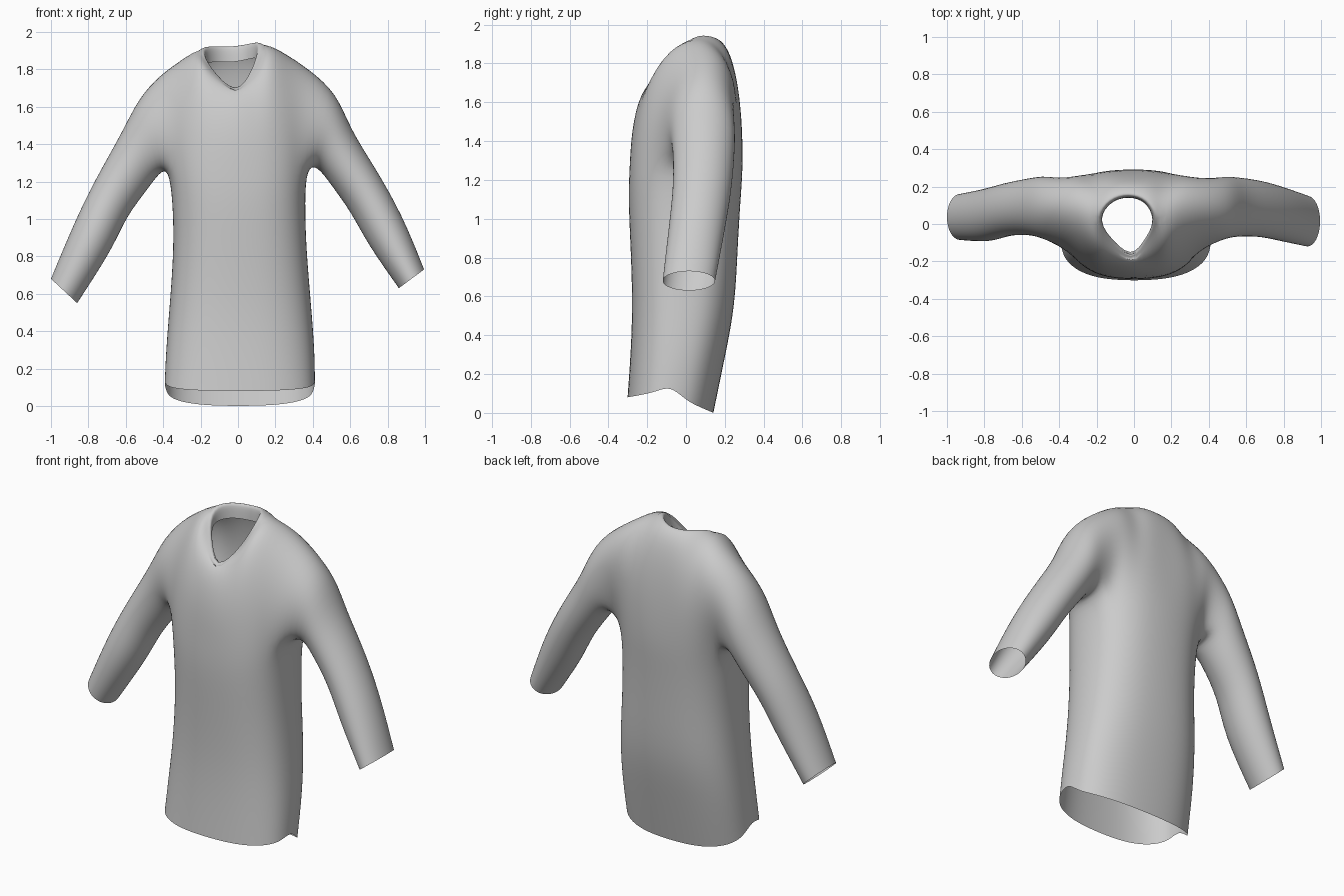
import bpy, bmesh
from math import sin, cos, radians, pi
from mathutils import Vector

if "Cube" in bpy.data.objects:
    bpy.data.objects.remove(bpy.data.objects["Cube"])

bm = bmesh.new()
crease = bm.verts.layers.float.new('crease_vert')
N, R = 24, 4          # points round the body, rows from underarm to shoulder


def spow(v, p):
    return (1 if v >= 0 else -1) * abs(v) ** p


def bridge(a, b, closed=True):
    n = len(a)
    for i in range(n if closed else n - 1):
        j = (i + 1) % n
        f = [a[i], a[j], b[j], b[i]]
        f = [v for k, v in enumerate(f) if v not in f[:k]]
        if len(f) > 2:
            bm.faces.new(f)


# Body tube: z, left half-width, right half-width, front y, back y
levels = [(0.0, .395, .415, -.303, .143), (.3, .388, .413, -.287, .205),
          (.55, .367, .393, -.277, .255), (.85, .345, .367, -.287, .268),
          (1.1, .352, .36, -.3, .283), (1.27, .375, .37, -.293, .297)]
rings = []
for n, (z, xl, xr, yf, yb) in enumerate(levels):
    ring = []
    for k in range(N):
        a = radians(210 + 15 * k)
        c, s = cos(a), sin(a)
        zz = z
        if n == 0:    # hem dips at front and back, rises at the sides
            zz = .14 - (.14 if s > 0 else .06) * abs(s) ** .5
        x = spow(c, .8) * (xr if c > 0 else xl)
        y = (yf + yb) / 2 + spow(s, .8) * (yb - yf) / 2
        ring.append(bm.verts.new((x, y, zz)))
    rings.append(ring)
for a, b in zip(rings, rings[1:]):
    bridge(a, b)
under = rings[-1]

# Chest and back panels: columns rise to the shoulder line or the neckline
front_top = [(-.42, .1, 1.785), (-.31, .09, 1.86), (-.215, .04, 1.925),
             (-.165, -.07, 1.81), (-.01, -.21, 1.665), (.09, -.08, 1.79),
             (.14, .03, 1.96), (.25, .09, 1.9), (.39, .1, 1.81)]
back_top = list(front_top)
back_top[3:6] = [(-.14, .145, 1.93), (-.03, .175, 1.925), (.08, .145, 1.945)]
shared = [bm.verts.new(p) for p in front_top]


def column(base, top, back):
    col = [base]
    b, t = base.co, top.co
    side = (b.x / .375) ** 2
    for r in range(1, R):
        ph = r / R * pi / 2
        bulge = .13 * side * sin(2 * ph) if back else 0
        col.append(bm.verts.new((b.x + (t.x - b.x) * r / R,
                                 b.y + (t.y - b.y) * (1 - cos(ph)) + bulge,
                                 b.z + (t.z - b.z) * sin(ph))))
    return col + [top]


front = [column(under[i], shared[i], False) for i in range(9)]
back = []
for i in range(9):
    top = bm.verts.new(back_top[i]) if i in (3, 4, 5) else shared[i]
    back.append(column(under[20 - i], top, True))
for panel in (front, back):
    for a, b in zip(panel, panel[1:]):
        bridge(a, b, False)

# Sleeves: upper edge x, z, lower edge x, z, front y, back y
left = [(.53, 1.65, .42, 1.25, -.08, .26), (.62, 1.46, .49, 1.15, -.055, .245),
        (.77, 1.2, .6, 1.01, -.06, .22), (.88, .97, .67, .84, -.1, .19),
        (1.0, .68, .86, .55, -.085, .16)]
right = [(.53, 1.67, .42, 1.29, -.08, .255), (.6, 1.48, .5, 1.18, -.065, .25),
         (.73, 1.28, .61, 1.03, -.065, .235), (.88, 1.02, .69, .87, -.09, .2),
         (.995, .73, .86, .63, -.12, .15)]
for sx, table, col, pits in ((-1, left, 0, (21, 22, 23)), (1, right, 8, (11, 10, 9))):
    prev = front[col] + back[col][-2::-1] + [under[k] for k in pits]
    for xt, zt, xb, zb, y0, y1 in table:
        mid = Vector((sx * (xt + xb) / 2, (y0 + y1) / 2, (zt + zb) / 2))
        up = Vector((sx * (xt - xb) / 2, 0, (zt - zb) / 2)) * 1.045
        out = Vector((0, (y1 - y0) / 2 * 1.045, 0))
        ring = [bm.verts.new(mid + up * cos(radians(30 * (k - R)))
                             + out * sin(radians(30 * (k - R)))) for k in range(12)]
        bridge(prev, ring)
        prev = ring

# Neckband folded to the inside
neck = [front[i][-1] for i in range(2, 7)] + [back[i][-1] for i in (5, 4, 3)]
prev = neck
for scale, drop_front, drop_back in ((.88, 0, .008), (.85, .015, .09)):
    ring = []
    for v in neck:
        c = v.co
        drop = drop_front if c.y < 0 else drop_back
        ring.append(bm.verts.new((-.035 + (c.x + .035) * scale, c.y * scale, c.z - drop)))
    bridge(prev, ring)
    prev = ring
    ring[2][crease] = .7
neck[2][crease] = .7

# Finish the shirt as one smooth surface
bmesh.ops.recalc_face_normals(bm, faces=bm.faces)
for f in bm.faces:
    f.smooth = True
mesh = bpy.data.meshes.new("shirt")
bm.to_mesh(mesh)
bm.free()
shirt = bpy.data.objects.new("shirt", mesh)
bpy.context.collection.objects.link(shirt)
sub = shirt.modifiers.new("smooth_cloth", 'SUBSURF')
sub.levels = sub.render_levels = 2
